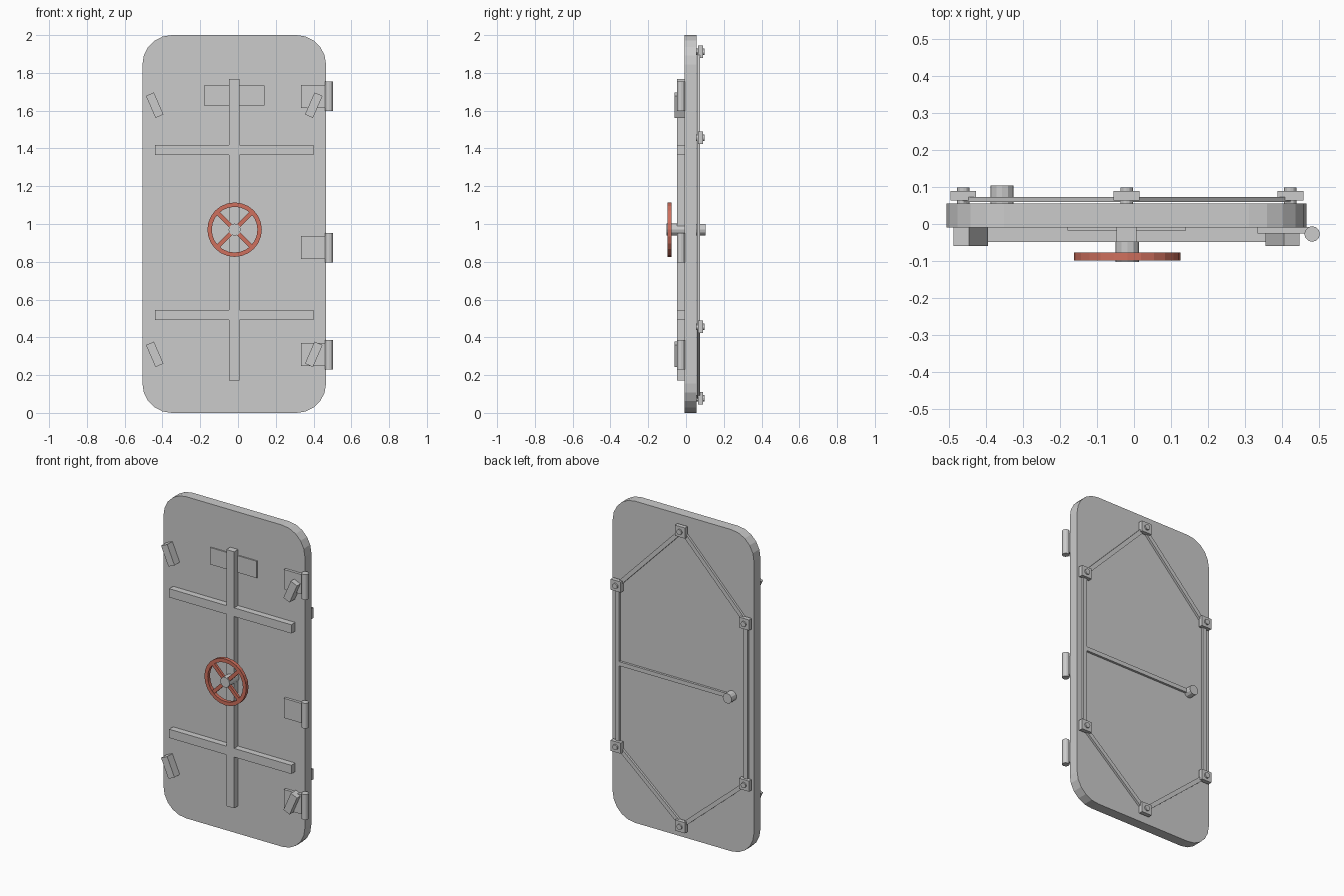
import bpy, bmesh
from math import radians, cos, sin, pi, atan2, hypot

if "Cube" in bpy.data.objects:
    bpy.data.objects.remove(bpy.data.objects["Cube"])

CX = -0.02      # centre line of the door leaf
MID_Z = 0.97    # height of the hand wheel


def finish(name, bm, mat=None):
    bmesh.ops.recalc_face_normals(bm, faces=bm.faces[:])
    mesh = bpy.data.meshes.new(name)
    bm.to_mesh(mesh)
    bm.free()
    ob = bpy.data.objects.new(name, mesh)
    bpy.context.collection.objects.link(ob)
    if mat:
        mesh.materials.append(mat)
    return ob


def box(name, x, y, z, tilt=0.0, mat=None):
    """Box from (min, max) pairs, tilted about its own y axis."""
    bm = bmesh.new()
    bmesh.ops.create_cube(bm, size=1)
    bmesh.ops.scale(bm, vec=(x[1] - x[0], y[1] - y[0], z[1] - z[0]), verts=bm.verts)
    ob = finish(name, bm, mat)
    ob.location = [(a + b) / 2 for a, b in (x, y, z)]
    ob.rotation_euler = (0, tilt, 0)
    return ob


def centred_box(name, x, z, w, h, y, tilt=0.0, mat=None):
    return box(name, (x - w / 2, x + w / 2), y, (z - h / 2, z + h / 2), tilt, mat)


def cylinder(name, loc, r, depth, sides, along_y=True):
    bm = bmesh.new()
    bmesh.ops.create_cone(bm, cap_ends=True, segments=sides, radius1=r, radius2=r, depth=depth)
    ob = finish(name, bm)
    ob.location = loc
    if along_y:
        ob.rotation_euler = (pi / 2, 0, 0)
    return ob


def prism(name, points, y0, y1):
    """Extrude an xz outline along y."""
    bm = bmesh.new()
    face = bm.faces.new([bm.verts.new((x, y0, z)) for x, z in points])
    ext = bmesh.ops.extrude_face_region(bm, geom=[face])
    moved = [v for v in ext["geom"] if isinstance(v, bmesh.types.BMVert)]
    bmesh.ops.translate(bm, vec=(0, y1 - y0, 0), verts=moved)
    return finish(name, bm)


def link(name, a, b, width=0.026):
    """Flat connecting bar between two xz points on the back."""
    dx, dz = b[0] - a[0], b[1] - a[1]
    return centred_box(name, (a[0] + b[0]) / 2, (a[1] + b[1]) / 2, width,
                       hypot(dx, dz), (0.059, 0.073), atan2(dx, dz))


# Door leaf with rounded corners
R, HALF, SEG = 0.155, 0.486, 5
outline = []
for sx, sz, start in ((1, 1, 0), (-1, 1, 90), (-1, -1, 180), (1, -1, 270)):
    for i in range(SEG + 1):
        a = radians(start + 90 * i / SEG)
        outline.append((CX + sx * (HALF - R) + R * cos(a), 1 + sz * (1 - R) + R * sin(a)))
prism("door_leaf", outline, -0.009, 0.055)

# Stiffening ribs and plate on the front
RIB_Y = (-0.048, -0.008)
centred_box("vertical_rib", CX, 0.97, 0.054, 1.595, RIB_Y)
for name, z in (("upper_rib", 1.392), ("lower_rib", 0.518)):
    centred_box(name, CX, z, 0.84, 0.054, RIB_Y)
centred_box("front_plate", CX, 1.68, 0.32, 0.105, (-0.017, -0.008))

# Hinges
for i, z in enumerate((1.676, 0.875, 0.308)):
    box(f"hinge_pad_{i}", (0.333, 0.475), (-0.026, -0.008), (z - 0.061, z + 0.061))
    cylinder(f"hinge_barrel_{i}", (0.481, -0.027, z), 0.021, 0.157, 12, along_y=False)

# Tilted clamp handles on the front
for side in (-1, 1):
    for level, z in (("upper", 1.629), ("lower", 0.31)):
        centred_box(f"clamp_{level}_{'right' if side > 0 else 'left'}", CX + side * 0.421, z,
                    0.046, 0.127, (-0.06, -0.008), side * radians(23.5))

# Hand wheel: rim, spokes and hub
red = bpy.data.materials.new("wheel_red")
red.diffuse_color = (0.62, 0.16, 0.11, 1)
red.use_nodes = True
red.node_tree.nodes["Principled BSDF"].inputs["Base Color"].default_value = red.diffuse_color
bm = bmesh.new()
N = 24
profile = ((0.144, -0.099), (0.144, -0.077), (0.121, -0.077), (0.121, -0.099))
rings = [[bm.verts.new((r * cos(2 * pi * i / N), y, r * sin(2 * pi * i / N)))
          for r, y in profile] for i in range(N)]
for i in range(N):
    p, q = rings[i], rings[(i + 1) % N]
    for k in range(4):
        j = (k + 1) % 4
        bm.faces.new((p[k], p[j], q[j], q[k]))
finish("wheel_rim", bm, red).location = (CX + 0.002, 0, MID_Z)
for i, a in enumerate((45, -45)):
    centred_box(f"wheel_spokes_{i}", CX + 0.002, MID_Z, 0.022, 0.25, (-0.096, -0.080),
                radians(a), red)
cylinder("wheel_hub", (CX + 0.002, -0.0555, MID_Z), 0.032, 0.095, 12)

# Locking linkage on the back: hexagon of bars with pivots
corners = [(CX, 1.911), (0.422, 1.457), (0.422, 0.455),
           (CX, 0.078), (-0.461, 0.455), (-0.461, 1.457)]
for i, (x, z) in enumerate(corners):
    link(f"link_bar_{i}", (x, z), corners[(i + 1) % 6])
    centred_box(f"pivot_block_{i}", x, z, 0.07, 0.066, (0.063, 0.089))
    cylinder(f"pivot_pin_{i}", (x, 0.0755, z), 0.017, 0.045, 12)

# Drive bar and its knob
link("drive_bar", (0.422, MID_Z), (-0.356, MID_Z))
cylinder("drive_knob", (-0.356, 0.079, MID_Z), 0.031, 0.049, 12)
